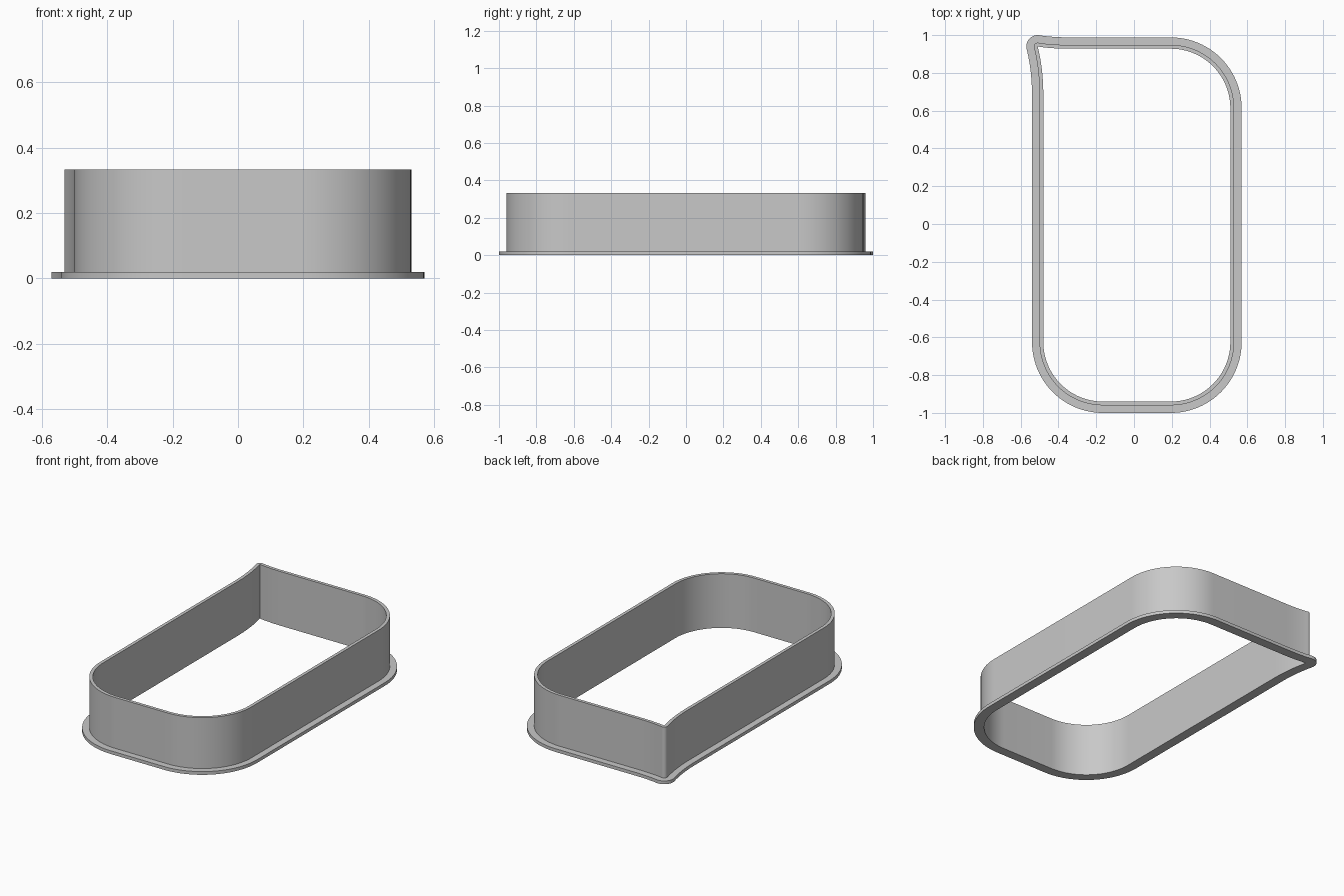
import bpy, bmesh, math
from mathutils import Vector

cube = bpy.data.objects.get("Cube")
if cube:
    bpy.data.objects.remove(cube, do_unlink=True)

RADIUS = 0.315
WALL, RIM = 0.02, 0.06            # outward offsets from the inner outline
HEIGHT, RIM_HEIGHT = 0.333, 0.02


def arc(cx, cy, r, start, end, steps):
    """Points with outward normals along an arc, counterclockwise."""
    out = []
    for i in range(steps + 1):
        a = math.radians(start + (end - start) * i / steps)
        n = Vector((math.cos(a), math.sin(a)))
        out.append((Vector((cx, cy)) + n * r, n))
    return out


def bend(p0, p1, p2, steps=12):
    """Points with outward normals along a quadratic curve."""
    p0, p1, p2 = Vector(p0), Vector(p1), Vector(p2)
    out = []
    for i in range(steps + 1):
        t = i / steps
        p = p0 * (1 - t) ** 2 + p1 * 2 * t * (1 - t) + p2 * t * t
        d = ((p1 - p0) * (1 - t) + (p2 - p1) * t).normalized()
        out.append((p, Vector((d.y, -d.x))))
    return out


# Inner outline: three round corners and one flared, pointed corner
tip = (-0.51, 0.94)
top = bend((-0.34, 0.928), (-0.44, 0.928), tip)
left = bend(tip, (-0.48, 0.82), (-0.48, 0.68))
angle = [math.degrees(math.atan2(n.y, n.x)) % 360 for n in (top[-1][1], left[0][1])]
outline = (arc(0.195, -0.625, RADIUS, -90, 0, 24)
           + arc(0.195, 0.613, RADIUS, 0, 90, 24)
           + top
           + arc(*tip, 0, angle[0], angle[1], 12)[1:-1]
           + left
           + arc(-0.165, -0.625, RADIUS, 180, 270, 24))

# Cross-section of wall and base rim, swept around the outline
section = [(0, 0), (0, HEIGHT), (WALL, HEIGHT), (WALL, RIM_HEIGHT),
           (RIM, RIM_HEIGHT), (RIM, 0)]
bm = bmesh.new()
rings = [[bm.verts.new((*(p + n * off), z)) for p, n in outline] for off, z in section]
count = len(outline)
for k, ring in enumerate(rings):
    following = rings[(k + 1) % len(rings)]
    for i in range(count):
        j = (i + 1) % count
        bm.faces.new((ring[i], ring[j], following[j], following[i]))
bmesh.ops.remove_doubles(bm, verts=bm.verts, dist=1e-5)
bmesh.ops.recalc_face_normals(bm, faces=bm.faces)
mesh = bpy.data.meshes.new("rimmed_wall")
bm.to_mesh(mesh)
bm.free()

# Plain grey material
grey = bpy.data.materials.new("light_grey")
grey.use_nodes = True
colour = (0.58, 0.58, 0.58, 1)
grey.diffuse_color = colour
grey.node_tree.nodes["Principled BSDF"].inputs["Base Color"].default_value = colour
mesh.materials.append(grey)

obj = bpy.data.objects.new("rimmed_wall", mesh)
bpy.context.collection.objects.link(obj)
bpy.ops.object.select_all(action='DESELECT')
obj.select_set(True)
bpy.context.view_layer.objects.active = obj
bpy.ops.object.shade_smooth_by_angle(angle=math.radians(30))
